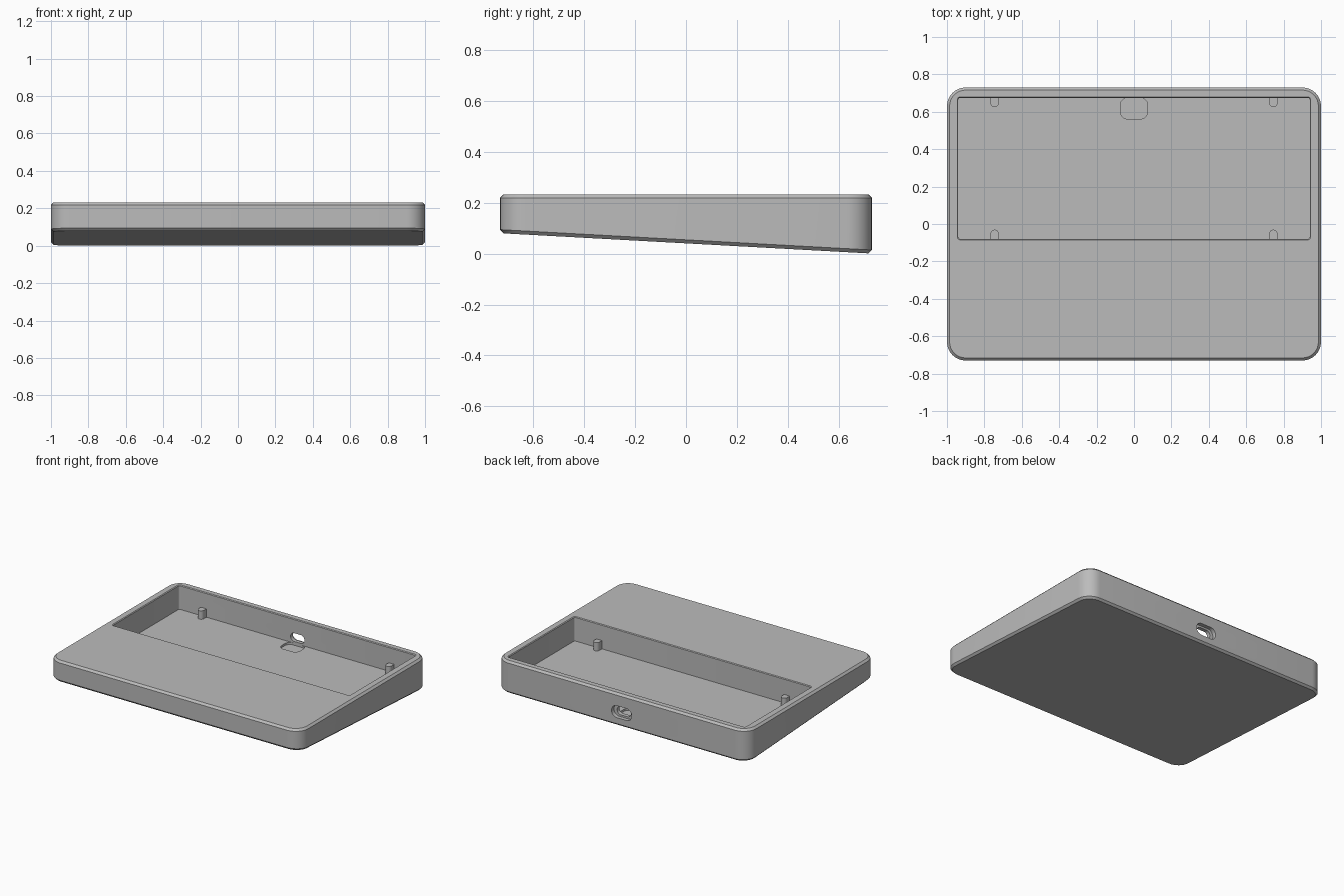
import bpy, bmesh, math

if "Cube" in bpy.data.objects:
    bpy.data.objects.remove(bpy.data.objects["Cube"])

grey = bpy.data.materials.new("plain grey")
grey.use_nodes = True
grey.diffuse_color = (0.5, 0.5, 0.5, 1)
grey.node_tree.nodes["Principled BSDF"].inputs["Base Color"].default_value = (0.5, 0.5, 0.5, 1)

HALF_Y, TOP, FLOOR, BEVEL = 0.73, 0.232, 0.058, 0.014
POCKET_BACK, POCKET_FRONT = 0.68, -0.085


def rounded(cx, cy, hx, hy, r, steps=8):
    """Outline of a rounded rectangle."""
    pts = []
    for k, (sx, sy) in enumerate([(1, 1), (-1, 1), (-1, -1), (1, -1)]):
        for i in range(steps + 1):
            a = (k + i / steps) * math.pi / 2
            pts.append((cx + sx * (hx - r) + r * math.cos(a),
                        cy + sy * (hy - r) + r * math.sin(a)))
    return pts


def loft(name, rings):
    """Closed solid through rings of equal point count."""
    bm = bmesh.new()
    loops = [[bm.verts.new(p) for p in ring] for ring in rings]
    n = len(loops[0])
    for a, b in zip(loops, loops[1:]):
        for i in range(n):
            j = (i + 1) % n
            bm.faces.new((a[i], a[j], b[j], b[i]))
    bm.faces.new(loops[0][::-1])
    bm.faces.new(loops[-1])
    bmesh.ops.remove_doubles(bm, verts=bm.verts, dist=1e-5)
    bmesh.ops.recalc_face_normals(bm, faces=bm.faces)
    mesh = bpy.data.meshes.new(name)
    bm.to_mesh(mesh)
    bm.free()
    mesh.materials.append(grey)
    ob = bpy.data.objects.new(name, mesh)
    bpy.context.collection.objects.link(ob)
    return ob


def flat(outline, z):
    return [(x, y, z) for x, y in outline]


def upright(outline, y):
    return [(x, y, z) for x, z in outline]


def select(ob):
    bpy.ops.object.select_all(action='DESELECT')
    ob.select_set(True)
    bpy.context.view_layer.objects.active = ob


def cut(body, cutter):
    cutter.hide_render = True
    mod = body.modifiers.new("cut", 'BOOLEAN')
    mod.operation, mod.solver, mod.object = 'DIFFERENCE', 'EXACT', cutter
    select(body)
    bpy.ops.object.modifier_apply(modifier=mod.name)
    bpy.data.objects.remove(cutter)


def sloped(outline, lift):
    """Ring on the tilted underside."""
    return [(x, y, 0.04 * (1 - y / HALF_Y) + lift) for x, y in outline]


# Wedge shaped case with chamfered rims
outer = rounded(0, 0, 1, HALF_Y, 0.1)
inner = rounded(0, 0, 1 - BEVEL, HALF_Y - BEVEL, 0.1 - BEVEL)
case = loft("case", [sloped(inner, 0), sloped(outer, BEVEL),
                     flat(outer, TOP - BEVEL), flat(inner, TOP)])

# Main pocket with a narrow chamfer at its mouth
mid = (POCKET_BACK + POCKET_FRONT) / 2
half = (POCKET_BACK - POCKET_FRONT) / 2
wall = rounded(0, mid, 0.94, half - 0.005, 0.012, 4)
mouth = rounded(0, mid, 0.945, half, 0.017, 4)
cut(case, loft("pocket_cutter", [flat(wall, FLOOR), flat(wall, TOP - 0.005),
                                 flat(mouth, TOP), flat(mouth, TOP + 0.1)]))

# Shallow recess in the pocket floor behind the port
recess = rounded(0, 0.618, 0.073, 0.057, 0.04)
cut(case, loft("recess_cutter", [flat(recess, FLOOR - 0.015), flat(recess, FLOOR + 0.01)]))

# Stepped port through the back wall
for name, hx, hz, start in [("port_cutter", 0.08, 0.043, 0.702), ("slot_cutter", 0.055, 0.03, 0.65)]:
    shape = rounded(0, 0.1, hx, hz, hz - 0.001)
    cut(case, loft(name, [upright(shape, start), upright(shape, 0.8)]))

# Round nosed support posts against the pocket walls
parts = [case]
for side, sx in [("left", 1), ("right", -1)]:
    for end, wall_y, d in [("back", POCKET_BACK, -1), ("front", POCKET_FRONT, 1)]:
        r, reach = 0.022, 0.055
        nose = [(sx * 0.745 + r * math.cos(a), wall_y + d * (reach - r + r * math.sin(a)))
                for a in [i * math.pi / 10 for i in range(11)]]
        nose += [(sx * 0.745 - r, wall_y), (sx * 0.745 + r, wall_y)]
        parts.append(loft(f"{end}_{side}_post", [flat(nose, FLOOR - 0.005), flat(nose, 0.118)]))

for ob in parts:
    select(ob)
    bpy.ops.object.shade_smooth_by_angle(angle=math.radians(30))
